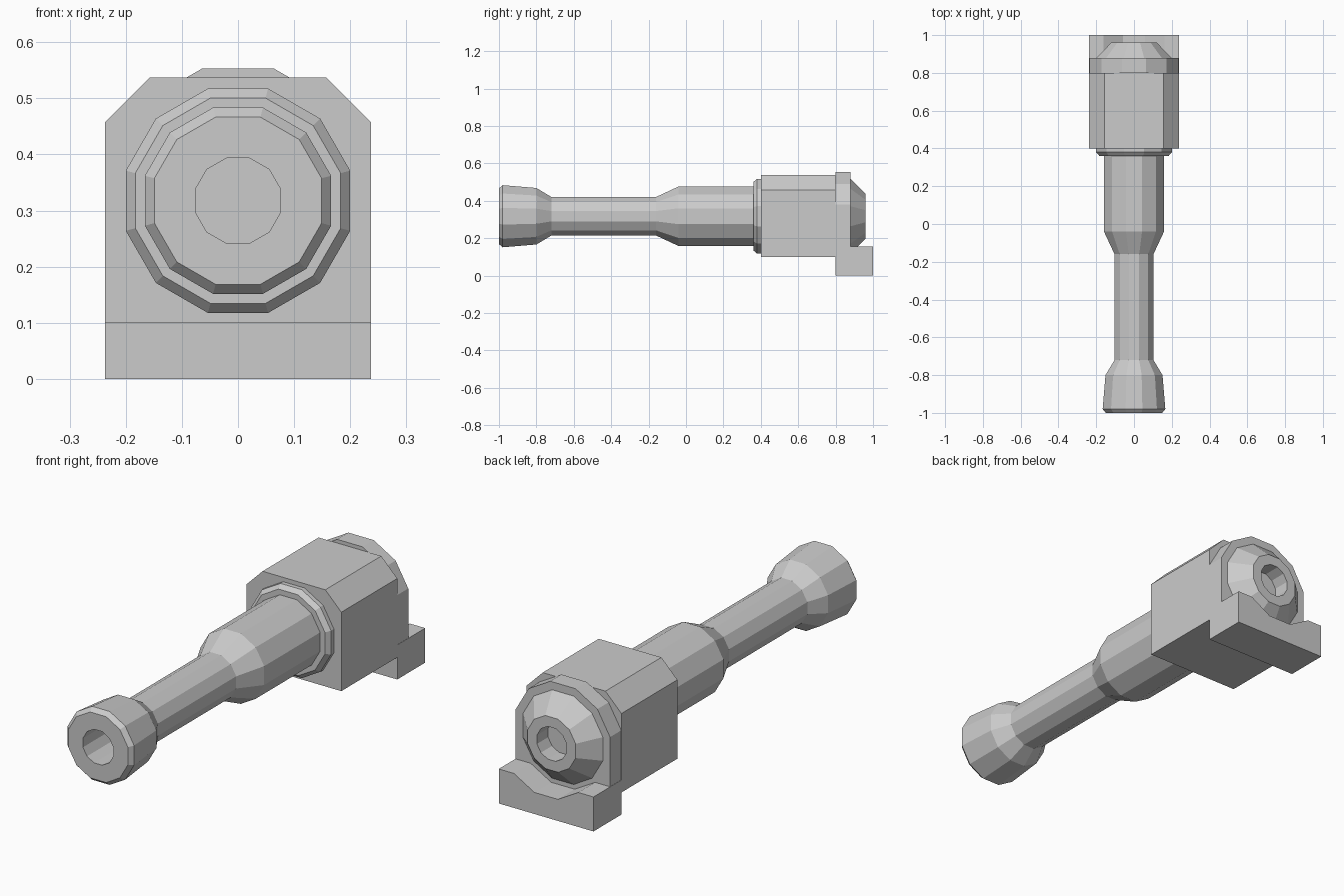
import bpy, bmesh, math

if "Cube" in bpy.data.objects:
    bpy.data.objects.remove(bpy.data.objects["Cube"])

AXIS_Z = 0.3175          # height of the barrel axis
SIDES = 12
STEP = 2 * math.pi / SIDES


def finish(name, bm):
    bmesh.ops.recalc_face_normals(bm, faces=bm.faces)
    mesh = bpy.data.meshes.new(name)
    bm.to_mesh(mesh)
    bm.free()
    obj = bpy.data.objects.new(name, mesh)
    bpy.context.collection.objects.link(obj)
    return obj


def ring_points(flat_radius):
    """12-gon in (x, z), flat on top; radius is measured to the flats."""
    r = flat_radius / math.cos(STEP / 2)
    return [(r * math.cos((i + 0.5) * STEP), AXIS_Z + r * math.sin((i + 0.5) * STEP))
            for i in range(SIDES)]


def lathe(name, profile):
    """Turn a (y, flat radius) profile about the barrel axis, capping both ends."""
    bm = bmesh.new()
    rings = [[bm.verts.new((x, y, z)) for x, z in ring_points(r)] for y, r in profile]
    for a, b in zip(rings, rings[1:]):
        for i in range(SIDES):
            j = (i + 1) % SIDES
            bm.faces.new((a[i], a[j], b[j], b[i]))
    bm.faces.new(rings[0])
    bm.faces.new(rings[-1])
    return finish(name, bm)


def extrude(name, half, y0, y1):
    """Extrude a mirrored (x, z) outline along y; half runs bottom to top on +x."""
    outline = half + [(-x, z) for x, z in reversed(half)]
    bm = bmesh.new()
    face = bm.faces.new([bm.verts.new((x, y0, z)) for x, z in outline])
    out = bmesh.ops.extrude_face_region(bm, geom=[face], use_keep_orig=True)
    verts = [g for g in out["geom"] if isinstance(g, bmesh.types.BMVert)]
    bmesh.ops.translate(bm, verts=verts, vec=(0, y1 - y0, 0))
    return finish(name, bm)


# Barrel with blind bore, muzzle swell and collar
lathe("barrel", [
    (-0.50, 0.076), (-1.00, 0.076), (-1.00, 0.149), (-0.98, 0.166),
    (-0.80, 0.151), (-0.72, 0.103), (-0.16, 0.103), (-0.04, 0.159),
    (0.36, 0.159), (0.36, 0.183), (0.38, 0.200), (0.41, 0.200)])

# Receiver block with chamfered top corners
extrude("receiver_block", [(0.237, 0.10), (0.237, 0.457), (0.157, 0.537)], 0.40, 0.80)

# Rear plate: round top, straight sides down to the foot
upper = sorted([p for p in ring_points(0.236) if p[0] > 0 and p[1] > AXIS_Z],
               key=lambda p: p[1])
extrude("rear_plate", [(0.236, 0.09)] + upper, 0.80, 0.88)

# Conical rear cap with a blind hole
lathe("rear_cap", [(0.86, 0.200), (0.88, 0.200), (0.96, 0.120), (0.96, 0.074), (0.88, 0.074)])

# Foot with a saddle cut in its top
extrude("foot", [(0.237, 0.0), (0.237, 0.156), (0.161, 0.156), (0.059, 0.0975)], 0.80, 1.00)
